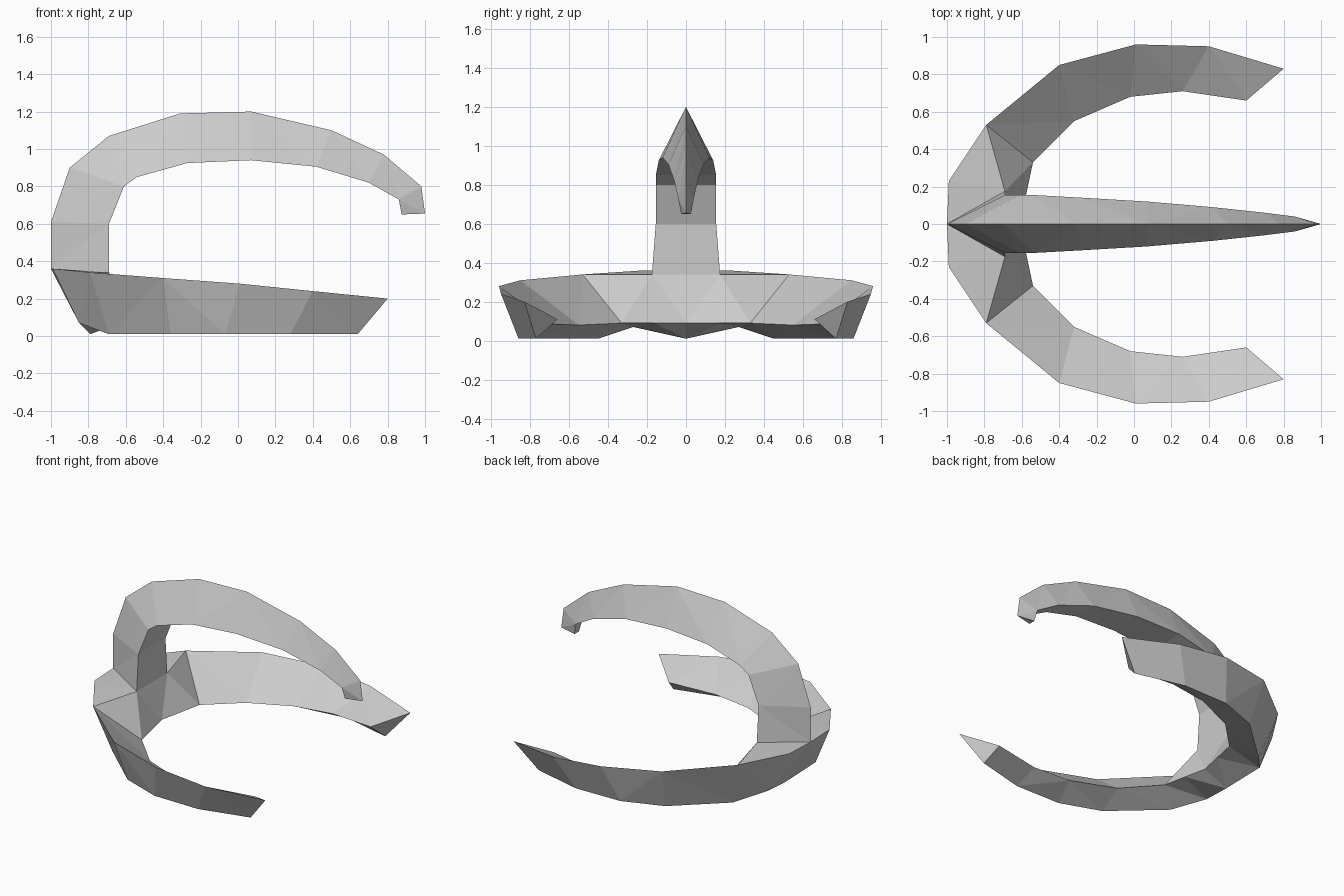
import bpy
import bmesh

cube = bpy.data.objects.get("Cube")
if cube:
    bpy.data.objects.remove(cube, do_unlink=True)

grey = bpy.data.materials.new("light_grey")
grey.use_nodes = True
colour = (0.6, 0.6, 0.6, 1)
grey.diffuse_color = colour
grey.node_tree.nodes["Principled BSDF"].inputs["Base Color"].default_value = colour


def loft(name, sections, cap_start=False):
    """Skin a row of equal-sized closed sections and cap the far end."""
    bm = bmesh.new()
    rings = [[bm.verts.new(p) for p in section] for section in sections]
    for ring, following in zip(rings, rings[1:]):
        count = len(ring)
        for i in range(count):
            j = (i + 1) % count
            bm.faces.new((ring[i], ring[j], following[j], following[i]))
    bm.faces.new(rings[-1])
    if cap_start:
        bm.faces.new(rings[0][::-1])
    # Sections with coinciding corners collapse to triangles
    bmesh.ops.remove_doubles(bm, verts=bm.verts, dist=0.001)
    bmesh.ops.triangulate(bm, faces=bm.faces)
    bmesh.ops.recalc_face_normals(bm, faces=bm.faces)
    mesh = bpy.data.meshes.new(name)
    bm.to_mesh(mesh)
    bm.free()
    mesh.materials.append(grey)
    obj = bpy.data.objects.new(name, mesh)
    bpy.context.collection.objects.link(obj)
    return obj


# Curved base band: outer rim, bottom edge and inner edge of one half
rim = [(-1, 0, .36), (-.99, .23, .36), (-.79, .53, .34), (-.4, .85, .31),
       (.01, .96, .28), (.4, .95, .24), (.8, .83, .2)]
bottom = [(-.79, 0, .01), (-.85, .27, .07), (-.69, .45, .01), (-.36, .75, .01),
          (-.07, .855, .01), (.28, .86, .01), (.64, .77, .01)]
inner = [(-.61, 0, .09), (-.575, .165, .09), (-.54, .33, .09), (-.32, .55, .08),
         (-.02, .68, .085), (.26, .71, .095), (.6, .66, .11)]
# The rim widens into a flat seat where the arch stands
seat = [(-.69, 0, .34), (-.69, .175, .34)] + rim[2:]
band = loft("base_band", list(zip(rim, bottom, inner, seat)))
mirror = band.modifiers.new("other_side", "MIRROR")
mirror.use_axis = (False, True, False)
mirror.use_clip = True

# Overhead arch: outer ridge (x, z) and inner edge (x, z, half width)
ridge = [(-1, .36), (-1, .61), (-.9, .9), (-.69, 1.07), (-.31, 1.19),
         (.07, 1.2), (.5, 1.1), (.78, .97), (.98, .8), (1, .655)]
underside = [(-.69, .34, .175), (-.69, .6, .155), (-.61, .8, .155),
             (-.54, .85, .155), (-.27, .925, .14), (.07, .94, .12),
             (.42, .905, .09), (.7, .82, .06), (.86, .73, .04), (.875, .65, .025)]
arch_sections = [((rx, 0, rz), (ux, -half, uz), (ux, half, uz))
                 for (rx, rz), (ux, uz, half) in zip(ridge, underside)]
loft("overhead_arch", arch_sections)
